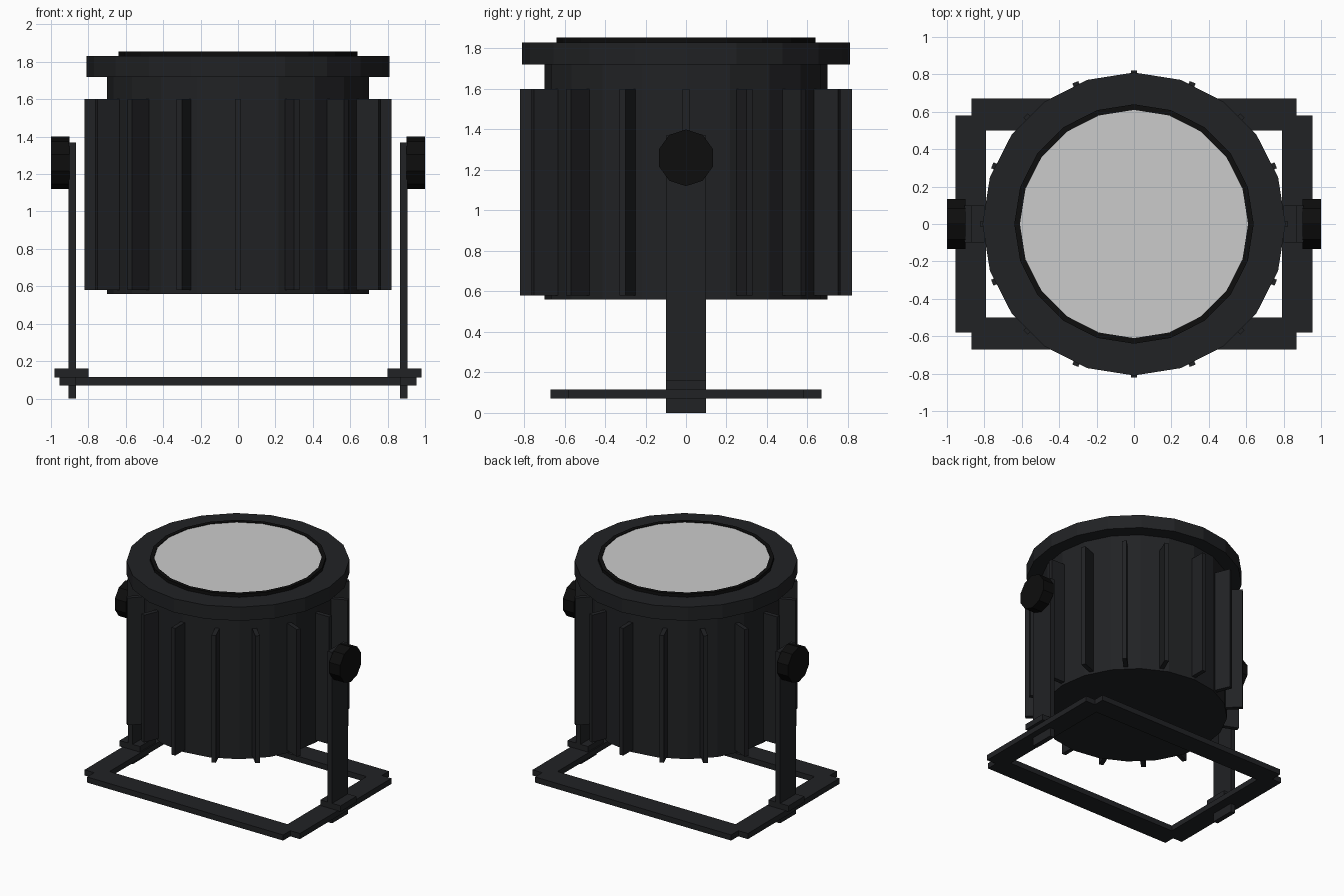
import bpy, bmesh
from math import pi, cos, sin, tau
from mathutils import Matrix

if "Cube" in bpy.data.objects:
    bpy.data.objects.remove(bpy.data.objects["Cube"])


def material(name, r, g, b):
    m = bpy.data.materials.new(name)
    m.diffuse_color = (r, g, b, 1)
    m.use_nodes = True
    m.node_tree.nodes["Principled BSDF"].inputs["Base Color"].default_value = m.diffuse_color
    return m


housing_black = material("housing_black", 0.015, 0.016, 0.018)
knob_black = material("knob_black", 0.004, 0.004, 0.004)


def finish(name, bm, mat=None):
    bmesh.ops.recalc_face_normals(bm, faces=bm.faces)
    me = bpy.data.meshes.new(name)
    bm.to_mesh(me)
    bm.free()
    ob = bpy.data.objects.new(name, me)
    bpy.context.collection.objects.link(ob)
    if mat:
        me.materials.append(mat)
    return ob


def add_box(bm, lo, hi, rot=Matrix()):
    size = [b - a for a, b in zip(lo, hi)]
    mid = [(a + b) / 2 for a, b in zip(lo, hi)]
    mtx = rot @ Matrix.Translation(mid) @ Matrix.Diagonal((*size, 1))
    bmesh.ops.create_cube(bm, size=1, matrix=mtx)


def lathe(name, profile, mat, closed=False, sides=20):
    """Revolve (radius, z) points about z; ends are capped unless closed."""
    bm = bmesh.new()
    rings = [[bm.verts.new((r * cos(tau * i / sides), r * sin(tau * i / sides), z))
              for i in range(sides)] for r, z in profile]
    pairs = list(zip(rings, rings[1:] + rings[:1]))
    for a, b in pairs if closed else pairs[:-1]:
        for i in range(sides):
            j = (i + 1) % sides
            bm.faces.new((a[i], a[j], b[j], b[i]))
    if not closed:
        bm.faces.new(rings[0])
        bm.faces.new(rings[-1])
    return finish(name, bm, mat)


# Lamp housing, front rim, bezel and lens
lathe("housing", [(0.70, 0.56), (0.70, 1.74)], housing_black)
lathe("rim", [(0.81, 1.72), (0.81, 1.83), (0.62, 1.83), (0.62, 1.72)], housing_black, True)
lathe("bezel", [(0.64, 1.81), (0.64, 1.855), (0.61, 1.855), (0.61, 1.81)], knob_black, True)
lathe("lens", [(0.612, 1.82), (0.612, 1.85)], None)

# Sixteen cooling fins
bm = bmesh.new()
for i in range(16):
    add_box(bm, (0.66, -0.017, 0.58), (0.82, 0.017, 1.60), Matrix.Rotation(tau * i / 16, 4, 'Z'))
finish("cooling_fins", bm, housing_black)

# Base frame with notched corners and a rectangular opening
quarter = [(0.955, 0.58), (0.87, 0.58), (0.87, 0.67)]
outer = (quarter + [(-x, y) for x, y in reversed(quarter)]
         + [(-x, -y) for x, y in quarter] + [(x, -y) for x, y in reversed(quarter)])
inner = [(0.79, 0.5), (-0.79, 0.5), (-0.79, -0.5), (0.79, -0.5)]
bm = bmesh.new()
edges = []
for loop in (outer, inner):
    vs = [bm.verts.new((x, y, 0.07)) for x, y in loop]
    edges += [bm.edges.new((a, b)) for a, b in zip(vs, vs[1:] + vs[:1])]
bmesh.ops.triangle_fill(bm, edges=edges, use_beauty=True)
ext = bmesh.ops.extrude_face_region(bm, geom=bm.faces[:], use_keep_orig=True)
bmesh.ops.translate(bm, vec=(0, 0, 0.045),
                    verts=[v for v in ext["geom"] if isinstance(v, bmesh.types.BMVert)])
finish("base_frame", bm, housing_black)

# Yoke arm, clamp plate and tilt knob on each side
for side, s in (("right", 1), ("left", -1)):
    def span(a, b):
        return sorted((s * a, s * b))
    for part, (x0, x1), z0, z1 in (("yoke_arm", span(0.865, 0.905), 0.0, 1.37),
                                   ("clamp_plate", span(0.80, 0.98), 0.113, 0.16)):
        bm = bmesh.new()
        add_box(bm, (x0, -0.1, z0), (x1, 0.1, z1))
        finish(f"{part}_{side}", bm, housing_black)
    bm = bmesh.new()
    bmesh.ops.create_cone(bm, cap_ends=True, segments=10, radius1=0.14, radius2=0.14, depth=0.098)
    # spin so that a vertex points along y, then lay the axis along x
    turn = Matrix.Rotation(pi / 2, 4, 'Y') @ Matrix.Rotation(pi / 2, 4, 'Z')
    bmesh.ops.transform(bm, verts=bm.verts, matrix=Matrix.Translation((s * 0.951, 0, 1.26)) @ turn)
    finish(f"tilt_knob_{side}", bm, knob_black)
